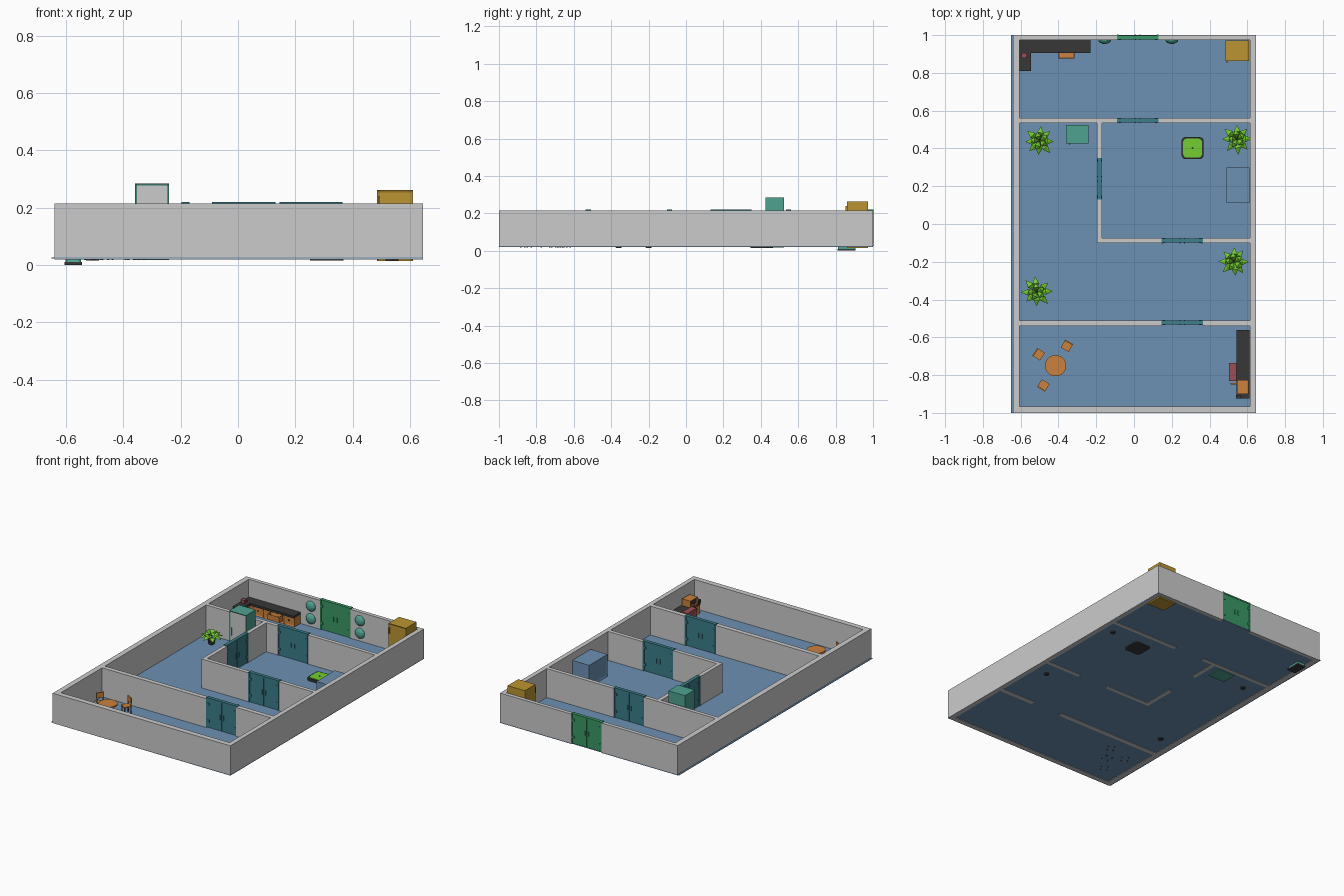
import bpy, bmesh, math, random
from mathutils import Vector, Matrix

random.seed(4)
if "Cube" in bpy.data.objects:
    bpy.data.objects.remove(bpy.data.objects["Cube"])


def material(name, r, g, b):
    m = bpy.data.materials.new(name)
    m.use_nodes = True
    m.diffuse_color = (r, g, b, 1)
    m.node_tree.nodes["Principled BSDF"].inputs["Base Color"].default_value = (r, g, b, 1)
    return m


GREY = material("wall grey", .6, .6, .6)
BLUE = material("floor blue", .15, .28, .45)
DOOR = material("door teal", .045, .21, .25)
ENTRY = material("entry green", .042, .31, .13)
ORANGE = material("wood orange", .6, .22, .045)
YELLOW = material("locker yellow", .5, .3, .032)
LEAF = material("leaf green", .17, .62, .032)
DARK = material("charcoal", .038, .038, .038)
TEAL = material("appliance teal", .076, .36, .28)
RED = material("muted red", .33, .08, .09)


def finish(name, bm, *mats):
    mesh = bpy.data.meshes.new(name)
    bm.normal_update()
    bm.to_mesh(mesh)
    bm.free()
    for m in mats:
        mesh.materials.append(m)
    ob = bpy.data.objects.new(name, mesh)
    bpy.context.collection.objects.link(ob)
    return ob


def box(name, x, y, z, mat, panel=None, panel_mat=None, rim=.01, depth=.004):
    """Box from (min, max) ranges; panel is the direction of a recessed face."""
    bm = bmesh.new()
    size = [r[1] - r[0] for r in (x, y, z)]
    mid = Vector([(r[0] + r[1]) / 2 for r in (x, y, z)])
    bmesh.ops.create_cube(bm, size=1, matrix=Matrix.Translation(mid) @ Matrix.Diagonal((*size, 1)))
    bm.normal_update()
    if panel:
        faces = [f for f in bm.faces if f.normal.dot(Vector(panel)) > .9]
        bmesh.ops.inset_region(bm, faces=faces, thickness=rim, depth=-depth)
        for f in faces:
            f.material_index = 1
    return finish(name, bm, mat, panel_mat or mat)


def cylinder(name, x, y, z, radius, mat, sides=16, top=None):
    bm = bmesh.new()
    bmesh.ops.create_cone(bm, cap_ends=True, segments=sides, radius1=radius, radius2=top or radius,
                          depth=z[1] - z[0], matrix=Matrix.Translation((x, y, (z[0] + z[1]) / 2)))
    return finish(name, bm, mat)


def place(parts, x, y, angle):
    for p in parts:
        p.matrix_world = Matrix.Translation((x, y, 0)) @ Matrix.Rotation(angle, 4, 'Z')


# Floor and walls, split at the doorways
FLOOR, LOW, HIGH = .026, .02, .215
box("floor", (-.65, .645), (-1, 1), (.023, FLOOR), BLUE)
for name, x, y in [
    ("right_outer_wall", (-.64, -.605), (-1, 1)), ("left_outer_wall", (.615, .645), (-1, 1)),
    ("front_outer_wall", (-.605, .615), (-1, -.965)),
    ("back_outer_wall_a", (-.605, -.09), (.975, 1)), ("back_outer_wall_b", (.13, .615), (.975, 1)),
    ("back_room_wall_a", (-.605, -.09), (.535, .56)), ("back_room_wall_b", (.13, .615), (.535, .56)),
    ("front_room_wall_a", (-.605, .145), (-.54, -.51)), ("front_room_wall_b", (.365, .615), (-.54, -.51)),
    ("inner_front_wall_a", (-.195, .145), (-.1, -.075)), ("inner_front_wall_b", (.365, .615), (-.1, -.075)),
    ("inner_side_wall_a", (-.195, -.17), (-.075, .13)), ("inner_side_wall_b", (-.195, -.17), (.35, .535)),
]:
    box(name, x, y, (LOW, HIGH), GREY)


# Double doors with frame strips, hinges and handles
def double_door(name, x, y, angle, mat):
    parts = []
    for s in (-1, 1):
        a, b = sorted((s * .001, s * .11))
        parts.append(box(name + "_leaf", (a, b), (-.009, .009), (FLOOR, .217), mat))
        a, b = sorted((s * .102, s * .11))
        parts.append(box(name + "_jamb", (a, b), (-.014, .014), (FLOOR, .22), mat))
        for z in (.06, .17):
            a, b = sorted((s * .09, s * .102))
            parts.append(box(name + "_hinge", (a, b), (-.013, .013), (z, z + .016), mat))
        a, b = sorted((s * .01, s * .015))
        parts.append(box(name + "_handle", (a, b), (-.014, .014), (.1, .13), mat))
    parts.append(box(name + "_lintel", (-.102, .102), (-.011, .011), (.211, .22), mat))
    place(parts, x, y, angle)


double_door("entry_door", .02, .988, 0, ENTRY)
double_door("back_room_door", .02, .548, 0, DOOR)
double_door("inner_side_door", -.183, .24, math.pi / 2, DOOR)
double_door("inner_front_door", .255, -.088, 0, DOOR)
double_door("front_room_door", .255, -.522, 0, DOOR)

# Round wall lamps either side of the entry
for x in (-.155, .2):
    for z in (.078, .16):
        bm = bmesh.new()
        bmesh.ops.create_uvsphere(bm, u_segments=16, v_segments=8, radius=.034)
        bmesh.ops.bisect_plane(bm, geom=bm.verts[:] + bm.edges[:] + bm.faces[:], plane_co=(0, 0, 0),
                               plane_no=(0, 1, 0), clear_outer=True)
        bmesh.ops.transform(bm, matrix=Matrix.Translation((x, .975, z)) @ Matrix.Diagonal((1, .65, 1, 1)), verts=bm.verts)
        finish("wall_lamp", bm, TEAL)

# Cabinets and appliances
FRONT, SIDE = (0, -1, 0), (-1, 0, 0)
box("fridge", (-.36, -.24), (.425, .525), (.018, .285), TEAL, FRONT, GREY)
box("fridge_handle", (-.345, -.34), (.418, .425), (.13, .18), GREY)
box("blue_cabinet", (.49, .612), (.11, .3), (FLOOR, .17), BLUE, SIDE, BLUE, .015)
box("yellow_locker", (.485, .61), (.862, .972), (.014, .262), YELLOW, FRONT, YELLOW, .012)
box("locker_handle", (.49, .496), (.852, .862), (.2, .24), YELLOW)

# Low rounded pad with a dark rim
for name, z, half, mat in (("pad_base", (.015, .042), .058, DARK), ("pad_top", (.042, .046), .05, LEAF)):
    pad = box(name, (.31 - half, .31 + half), (.402 - half, .402 + half), z, mat)
    bm = bmesh.new()
    bm.from_mesh(pad.data)
    upright = [e for e in bm.edges if abs(e.verts[0].co.z - e.verts[1].co.z) > .001]
    bmesh.ops.bevel(bm, geom=upright, offset=.02, segments=4, profile=.5, affect='EDGES')
    bm.to_mesh(pad.data)
    bm.free()
cylinder("pad_button", .31, .402, (.046, .049), .005, DARK, 8)


# Worktops: dark top over a row of panelled cupboards, facing local -y
def worktop(length, count, drawer):
    step = length / count
    parts = [box("worktop_slab", (0, length), (-.07, 0), (.086, .1), DARK)]
    for i in range(count):
        parts.append(box("worktop_cupboard", (i * step, (i + 1) * step), (-.064, 0), (FLOOR, .086), ORANGE, FRONT))
        parts.append(box("cupboard_knob", ((i + .45) * step, (i + .55) * step), (-.07, -.064), (.06, .066), DARK))
    if drawer:
        parts.append(box("open_drawer", (.205, .29), (-.1, -.064), (.045, .082), ORANGE, (0, 0, 1), ORANGE, .005, .02))
    return parts


place(worktop(.375, 5, True), -.605, .975, 0)
place(worktop(.365, 5, False), .612, -.56, -math.pi / 2)
box("corner_base", (-.605, -.545), (.81, .905), (0, .01), DARK)
box("corner_unit", (-.602, -.548), (.813, .905), (.01, .086), TEAL, FRONT)
box("corner_top", (-.605, -.545), (.81, .905), (.086, .1), DARK)
box("red_kettle", (-.595, -.57), (.88, .905), (.1, .122), RED)
box("kettle_spout", (-.57, -.56), (.888, .896), (.112, .118), RED)

# Desk items beside the front room worktop
box("red_unit", (.502, .542), (-.83, -.735), (.035, .11), RED, SIDE)
box("orange_case", (.545, .605), (-.9, -.825), (.1, .145), ORANGE, SIDE, DARK)
box("case_arm", (.51, .548), (-.85, -.842), (.112, .118), ORANGE)
box("worktop_bin", (.54, .565), (-.925, -.905), (.1, .12), DARK)

# Round table and chairs
cylinder("table_top", -.415, -.75, (.105, .115), .056, ORANGE, 24)
for i in range(4):
    a = math.pi / 4 + i * math.pi / 2
    cylinder("table_leg", -.415 + .032 * math.cos(a), -.75 + .032 * math.sin(a), (.018, .105), .004, DARK, 6)
for x, y in ((-.505, -.69), (-.355, -.645), (-.48, -.855)):
    parts = [box("chair_seat", (-.024, .024), (-.024, .024), (.07, .077), ORANGE),
             box("chair_back", (-.024, .024), (.017, .024), (.095, .13), ORANGE)]
    for u in (-.02, .02):
        parts.append(box("chair_back_post", (u - .003, u + .003), (.018, .023), (.077, .095), ORANGE))
        for v in (-.02, .02):
            parts.append(box("chair_leg", (u - .003, u + .003), (v - .003, v + .003), (.018, .07), DARK))
    place(parts, x, y, math.atan2(y + .75, x + .415) - math.pi / 2)

# Potted plants: two rings of folded arching leaves
for x, y in ((-.5, .44), (.545, .45), (.53, -.2), (-.515, -.36)):
    cylinder("plant_pot", x, y, (.016, .055), .015, DARK, 12, .024)
    bm = bmesh.new()
    for count, reach, lift in ((8, .083, .0), (5, .05, .022)):
        for i in range(count):
            a = 2 * math.pi * (i + lift * 20) / count + random.uniform(-.12, .12)
            reach_i = reach * random.uniform(.88, 1.05)
            turn = Matrix.Translation((x, y, .055 + lift)) @ Matrix.Rotation(a, 4, 'Z')

            def vert(r, side, z):
                return bm.verts.new(turn @ Vector((r * reach_i, side, z)))
            base, tip = vert(.05, 0, 0), vert(1, 0, .015)
            ridge = vert(.55, 0, .032)
            under = vert(.55, 0, .02)
            left, right = vert(.55, .017, .027), vert(.55, -.017, .027)
            for top, flip in ((ridge, False), (under, True)):
                for tri in ((base, right, top), (right, tip, top), (tip, left, top), (left, base, top)):
                    bm.faces.new(tri[::-1] if flip else tri)
    finish("plant_leaves", bm, LEAF)
